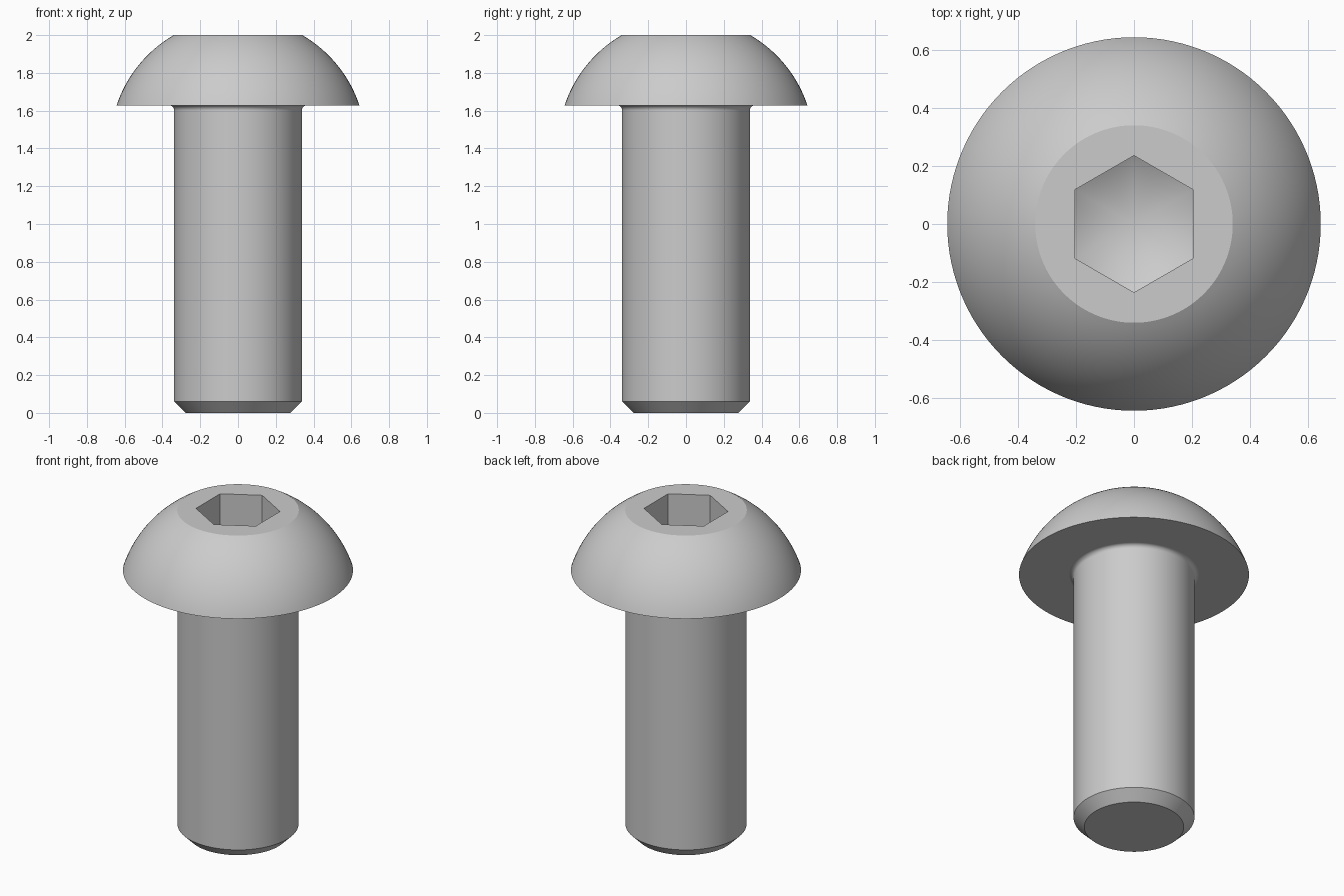
import bpy, bmesh
from math import sin, cos, pi, radians, atan2, hypot, tan

if "Cube" in bpy.data.objects:
    bpy.data.objects.remove(bpy.data.objects["Cube"], do_unlink=True)

SEGMENTS = 120
SHANK_R, HEAD_R, FLAT_R = 0.338, 0.643, 0.34
HEAD_Z, TOP_Z = 1.628, 2.0
FILLET = 0.026
HEX_FLAT = 0.204                       # centre to flat
HEX_CORNER = HEX_FLAT / cos(pi / 6)
SOCKET_Z = TOP_Z - 0.21                # wall foot at the corners
CONE_SLOPE = tan(radians(30))

steel = bpy.data.materials.new("steel grey")
steel.use_nodes = True
colour = (0.6, 0.6, 0.6, 1)
steel.diffuse_color = colour
steel.node_tree.nodes["Principled BSDF"].inputs["Base Color"].default_value = colour

bm = bmesh.new()
angles = [2 * pi * i / SEGMENTS for i in range(SEGMENTS)]


def circle(r, z):
    return [bm.verts.new((r * cos(a), r * sin(a), z)) for a in angles]


def hexagon(height):
    """Hexagonal ring; height gives z from the distance to the axis."""
    ring = []
    for a in angles:
        r = HEX_FLAT / cos((a + pi / 6) % (pi / 3) - pi / 6)
        ring.append(bm.verts.new((r * cos(a), r * sin(a), height(r))))
    return ring


# Chamfered tip and shank
rings = [circle(0.278, 0), circle(SHANK_R, 0.06)]

# Fillet under the head
for i in range(9):
    t = i / 8 * pi / 2
    rings.append(circle(SHANK_R + FILLET * (1 - cos(t)),
                        HEAD_Z - FILLET * (1 - sin(t))))

# Domed head: an arc centred on the axis
height = TOP_Z - HEAD_Z
drop = (HEAD_R**2 - FLAT_R**2 - height**2) / (2 * height)
radius = hypot(HEAD_R, drop)
start, end = atan2(drop, HEAD_R), atan2(drop + height, FLAT_R)
for i in range(25):
    t = start + (end - start) * i / 24
    rings.append(circle(radius * cos(t), HEAD_Z - drop + radius * sin(t)))

# Hexagonal socket with a drilled conical floor
rings.append(hexagon(lambda r: TOP_Z))
rings.append(hexagon(lambda r: SOCKET_Z - (HEX_CORNER - r) * CONE_SLOPE))
apex = bm.verts.new((0, 0, SOCKET_Z - HEX_CORNER * CONE_SLOPE))

# Skin the rings and close both ends
for low, high in zip(rings, rings[1:]):
    for i in range(SEGMENTS):
        j = (i + 1) % SEGMENTS
        bm.faces.new((low[i], low[j], high[j], high[i]))
for i in range(SEGMENTS):
    bm.faces.new((rings[-1][i], rings[-1][(i + 1) % SEGMENTS], apex))
bm.faces.new(rings[0][::-1])
bmesh.ops.recalc_face_normals(bm, faces=bm.faces)

mesh = bpy.data.meshes.new("button_head_bolt")
bm.to_mesh(mesh)
bm.free()
mesh.materials.append(steel)
bolt = bpy.data.objects.new("button_head_bolt", mesh)
bpy.context.collection.objects.link(bolt)

# Smooth curves, crisp machined edges
bpy.ops.object.select_all(action="DESELECT")
bolt.select_set(True)
bpy.context.view_layer.objects.active = bolt
bpy.ops.object.shade_smooth_by_angle(angle=radians(22))
weighted = bolt.modifiers.new("weighted_normals", "WEIGHTED_NORMAL")
weighted.keep_sharp = True
